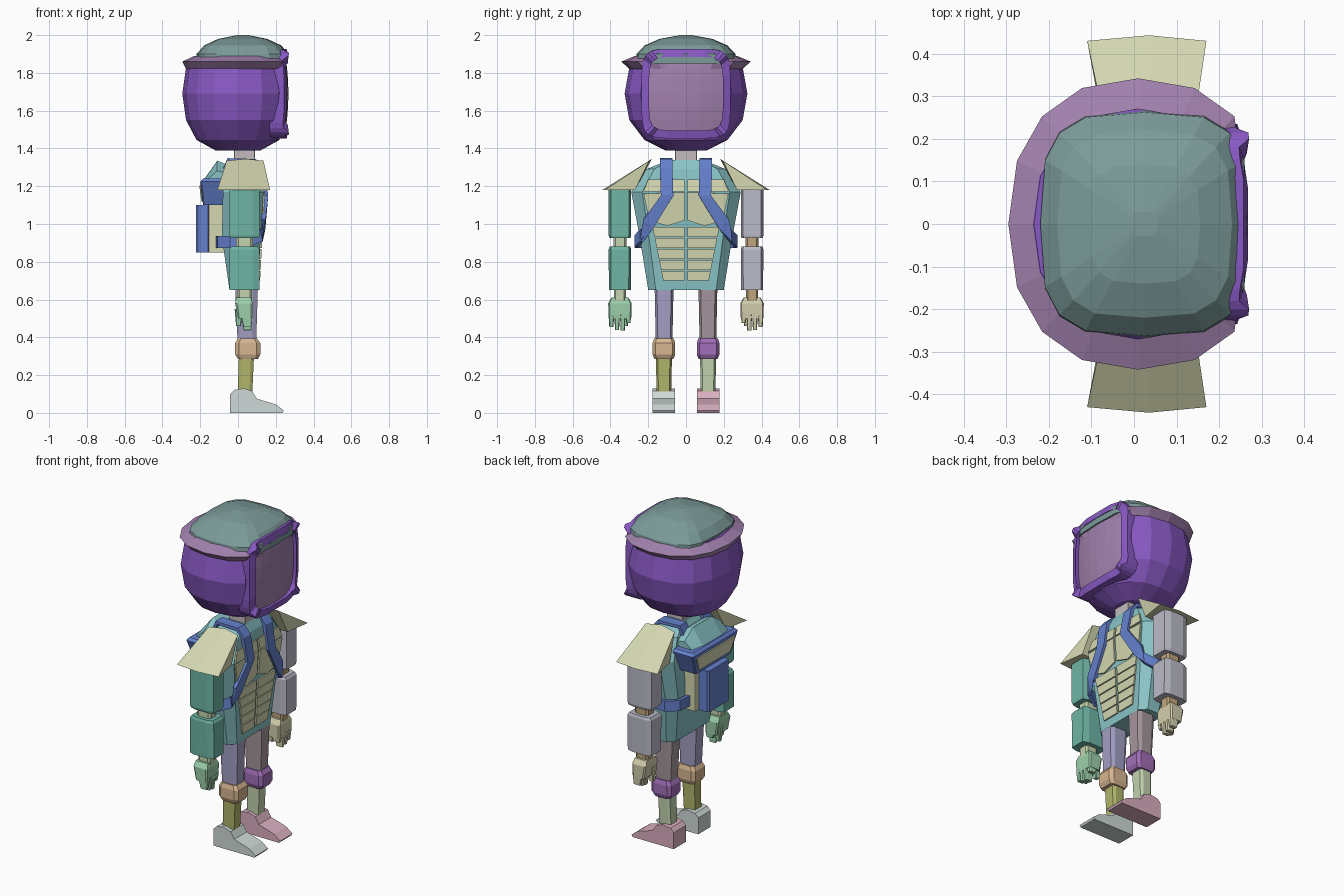
import bpy, bmesh, math
from mathutils import Vector

if "Cube" in bpy.data.objects:
    bpy.data.objects.remove(bpy.data.objects["Cube"])

MATS = {}
COL = dict(violet=(.25, .1, .55), plum=(.36, .22, .42), pine=(.2, .33, .32), grey=(.55, .5, .52),
           teal=(.25, .55, .57), khaki=(.66, .68, .44), blue=(.13, .22, .62), green=(.16, .47, .38),
           mint=(.34, .64, .41), sage=(.55, .66, .43), lilac=(.5, .5, .58), brown=(.52, .38, .2),
           sand=(.66, .63, .42), slate=(.37, .35, .55), orange=(.68, .47, .28), olive=(.44, .47, .15),
           ice=(.62, .7, .68), umber=(.38, .31, .34), purple=(.36, .16, .48), pink=(.7, .43, .53))


def make(name, verts, faces, col, thick=0):
    me = bpy.data.meshes.new(name)
    me.from_pydata(verts, [], faces)
    bm = bmesh.new()
    bm.from_mesh(me)
    bmesh.ops.recalc_face_normals(bm, faces=bm.faces)
    bm.to_mesh(me)
    bm.free()
    if col not in MATS:
        MATS[col] = bpy.data.materials.new(col)
        MATS[col].diffuse_color = (*COL[col], 1)
    me.materials.append(MATS[col])
    ob = bpy.data.objects.new(name, me)
    bpy.context.collection.objects.link(ob)
    if thick:
        m = ob.modifiers.new("thickness", 'SOLIDIFY')
        m.thickness, m.offset = thick, 0
    return ob


def loft(name, rings, col, caps=True, closed=False):
    n, k = len(rings[0]), len(rings)
    faces = []
    for i in range(k if closed else k - 1):
        a, b = i * n, (i + 1) % k * n
        faces += [(a + j, a + (j + 1) % n, b + (j + 1) % n, b + j) for j in range(n)]
    if caps and not closed:
        faces += [tuple(range(n)), tuple(range((k - 1) * n, k * n))]
    return make(name, [p for r in rings for p in r], faces, col)


def block(name, levels, col, fx=.7, fy=.7):
    """Chamfered column; each level is (z, x0, x1, y0, y1)."""
    rings = []
    for z, x0, x1, y0, y1 in levels:
        cx, cy, hx, hy = (x0 + x1) / 2, (y0 + y1) / 2, (x1 - x0) / 2, (y1 - y0) / 2
        rings.append([(cx + hx * u, cy + hy * v, z) for u, v in
                      ((1, -fy), (1, fy), (fx, 1), (-fx, 1), (-1, fy), (-1, -fy), (-fx, -1), (fx, -1))])
    return loft(name, rings, col)


def box(name, x0, x1, y0, y1, z0, z1, col):
    return block(name, [(z0, x0, x1, y0, y1), (z1, x0, x1, y0, y1)], col, .96, .96)


def oval(z, ax, ay, cx=0, e=2.3, n=16, xmax=9):
    pts = []
    for i in range(n):
        c, s = math.cos(math.tau * i / n), math.sin(math.tau * i / n)
        x = cx + ax * math.copysign(abs(c) ** (2 / e), c)
        pts.append((min(x, xmax), ay * math.copysign(abs(s) ** (2 / e), s), z))
    return pts


def extrude_y(name, profile, y0, y1, col):
    return loft(name, [[(x, y, z) for x, z in profile] for y in (y0, y1)], col)


# Helmet shell, brim and crown
loft("helmet", [oval(z, a, b, xmax=.225) for z, a, b in
     ((1.39, .12, .11), (1.445, .22, .22), (1.55, .275, .30), (1.69, .295, .325), (1.83, .275, .30), (1.89, .235, .26))], "violet")
loft("helmet_brim", [oval(z, a, b, .01, xmax=.25) for z, a, b in
     ((1.82, .285, .30), (1.86, .305, .342), (1.89, .24, .27), (1.86, .24, .27))], "plum", closed=True)
loft("helmet_crown", [oval(z, a, b, .025, 3.4, xmax=.265) for z, a, b in
     ((1.85, .245, .27), (1.9, .245, .262), (1.945, .205, .22), (1.98, .13, .14), (2.0, .03, .03))], "pine")


# Curved visor frame with flared corners
def visor_x(y, z):
    return .288 - .75 * y * y - .4 * (z - 1.69) ** 2


def visor_loop(w, h, dx, flare):
    pts = []
    for i in range(32):
        t = math.tau * (i + .5) / 32
        c, s = math.cos(t), math.sin(t)
        y = w * math.copysign(abs(c) ** .35, c)
        z = 1.69 + h * math.copysign(abs(s) ** .35, s)
        corner = max(0, 1 - abs(abs(c) - abs(s)) / .45)
        pts.append((visor_x(y, z) + dx + flare * corner, y, z))
    return pts


loft("visor_frame", [visor_loop(.235, .237, -.07, 0), visor_loop(.235, .237, 0, .045),
                     visor_loop(.195, .195, 0, .015), visor_loop(.195, .195, -.06, 0)], "violet", closed=True)
G = 7
pv = [(visor_x(.2 * u, 1.69 + .2 * v) - .025, .2 * u, 1.69 + .2 * v)
      for u in [i / 3 - 1 for i in range(G)] for v in [j / 3 - 1 for j in range(G)]]
make("visor_panel", pv, [(i * G + j, i * G + j + 1, i * G + G + j + 1, i * G + G + j)
                         for i in range(G - 1) for j in range(G - 1)], "plum", .008)
box("neck", -.02, .09, -.057, .057, 1.28, 1.43, "grey")

# Torso
TORSO = [(.65, -.045, .105, .20), (.93, -.085, .12, .245), (1.17, -.08, .135, .29),
         (1.29, -.06, .115, .21), (1.34, -.03, .09, .09)]
block("torso", [(z, a, b, -h, h) for z, a, b, h in TORSO], "teal", .5, .8)


def front(z):
    for (z0, _, b0, _), (z1, _, b1, _) in zip(TORSO, TORSO[1:]):
        if z <= z1:
            return b0 + (b1 - b0) * (z - z0) / (z1 - z0)
    return TORSO[-1][2]


def plate(name, pts, col):
    make(name, [(front(z) + .003, y, z) for y, z in pts], [tuple(range(len(pts)))], col, .012)


def ribbon(name, pts, col):
    """Strap through (point, half-width vector) pairs."""
    verts = [tuple(Vector(p) + Vector(w) * k) for p, w in pts for k in (-1, 1)]
    make(name, verts, [(2 * i, 2 * i + 1, 2 * i + 3, 2 * i + 2) for i in range(len(pts) - 1)], col, .02)


for side, s in (("right", -1), ("left", 1)):
    # Chest and abdomen armour plates
    plate(side + "_chest_plate", [(s * y, z) for y, z in
          ((.008, 1.02), (.1, .99), (.195, 1.02), (.225, 1.16), (.008, 1.168))], "khaki")
    plate(side + "_collar_plate", [(s * y, z) for y, z in
          ((.008, 1.172), (.225, 1.172), (.2, 1.235), (.008, 1.235))], "khaki")
    for i in range(5):
        z0, z1 = .70 + i * .058, .752 + i * .058
        plate(f"{side}_abdomen_plate_{i}", [(s * .008, z0), (s * (.12 + (z0 - .7) * .2), z0),
              (s * (.12 + (z1 - .7) * .2), z1), (s * .008, z1)], "khaki")

    # Pack straps: over the shoulder, down the chest, round the side
    w, up = (0, .033, 0), (0, 0, .032)
    ribbon(side + "_strap", [((-.09, s * .1, 1.24), w), ((-.05, s * .105, 1.34), w), ((.09, s * .105, 1.335), w),
           ((.127, s * .105, 1.29), w), ((.15, s * .1, 1.15), w), ((.135, s * .2, 1.0), (0, .025, .025 * s)),
           ((.125, s * .235, .94), up), ((.06, s * .262, .91), up), ((-.04, s * .26, .905), up),
           ((-.1, s * .21, .905), up), ((-.11, s * .1, .905), up)], "blue")

    # Shoulder pad: a sloping three-point roof with an open flare
    top = [(-.06, s * .195, 1.335), (.04, s * .18, 1.345), (.135, s * .195, 1.335)]
    low = [(-.11, s * .43, 1.18), (.035, s * .443, 1.18), (.17, s * .43, 1.18)]
    inn = [(-.08, s * .27, 1.18), (.035, s * .27, 1.18), (.145, s * .27, 1.18)]
    make(side + "_shoulder_pad", top + low + inn,
         [(0, 1, 4, 3), (1, 2, 5, 4), (3, 4, 7, 6), (4, 5, 8, 7), (0, 3, 6), (2, 5, 8), (0, 1, 7, 6), (1, 2, 8, 7)], "khaki")

    # Arm
    sleeve, joint, skin = ("green", "sage", "mint") if s < 0 else ("lilac", "brown", "sand")

    def part(name, levels, col, cy, fx=.7, fy=.7):
        block(f"{side}_{name}", [(z, a, b, s * cy - h, s * cy + h) for z, a, b, h in levels], col, fx, fy)

    part("upper_arm", [(.925, -.04, .112, .055), (.94, -.045, .115, .06), (1.19, -.045, .115, .06)], sleeve, .35, .55, .8)
    part("elbow", [(.86, -.01, .08, .035), (.94, -.01, .08, .035)], joint, .35)
    part("forearm", [(.65, -.045, .115, .058), (.865, -.045, .115, .06), (.88, -.035, .105, .055)], sleeve, .35, .55, .8)
    part("wrist", [(.59, -.005, .075, .032), (.66, -.005, .075, .032)], joint, .35)
    part("palm", [(.5, .0, .075, .06), (.58, -.015, .078, .062), (.61, -.01, .07, .045)], skin, .35, .8, .9)
    for i, tip in enumerate((.475, .435, .44, .455)):
        part(f"finger_{i}", [(tip, .03, .07, .011), (.52, .015, .077, .0145)], skin, .305 + .03 * i)
    part("thumb", [(.46, -.01, .015, .012), (.55, -.018, .03, .018)], skin, .32)

    # Leg
    thigh, knee, shin, boot = ("slate", "orange", "olive", "ice") if s < 0 else ("umber", "purple", "sage", "pink")
    part("thigh", [(.33, .0, .095, .043), (.66, -.015, .105, .05)], thigh, .116, .6, .75)
    part("knee_pad", [(.285, .0, .105, .05), (.31, -.015, .118, .06), (.37, -.015, .118, .06), (.395, .0, .1, .052)], knee, .117, .7, .75)
    part("shin", [(.09, -.002, .075, .038), (.31, .005, .085, .043)], shin, .117, .6, .75)
    sole = [(-.042, 0), (-.042, .1), (-.02, .122), (.03, .13), (.075, .115), (.1, .075), (.2, .045), (.243, .012), (.235, 0)]
    extrude_y(side + "_boot", sole, s * .058, s * .178, boot)

# Backpack: body, pocket, lid with inset panel, hood
box("pack_body", -.155, -.05, -.13, .13, .85, 1.12, "khaki")
block("pack_pocket", [(z, -.222, -.15, -.1, .1) for z in (.85, 1.1)], "blue", .75, .9)
lid = [(1.1, -.185, -.06, -.17, .17), (1.225, -.2, -.06, -.22, .22), (1.24, -.185, -.06, -.205, .205)]
block("pack_lid", lid, "blue", .9, .96)
make("pack_lid_panel", [(-.19, -.15, 1.12), (-.19, .15, 1.12), (-.201, .185, 1.205), (-.201, -.185, 1.205)],
     [(0, 1, 2, 3)], "khaki", .008)
hood = [(-.185, 1.23), (-.11, 1.335), (-.06, 1.315), (-.04, 1.2)]
loft("pack_hood", [[(x, y, 1.2 + (z - 1.2) * k) for x, z in hood] for y, k in
                   ((-.17, .6), (-.09, 1), (.09, 1), (.17, .6))], "teal")

for m in bpy.data.materials:
    if m.users and not m.is_grease_pencil:
        m.use_nodes = True
        m.node_tree.nodes["Principled BSDF"].inputs["Base Color"].default_value = m.diffuse_color
